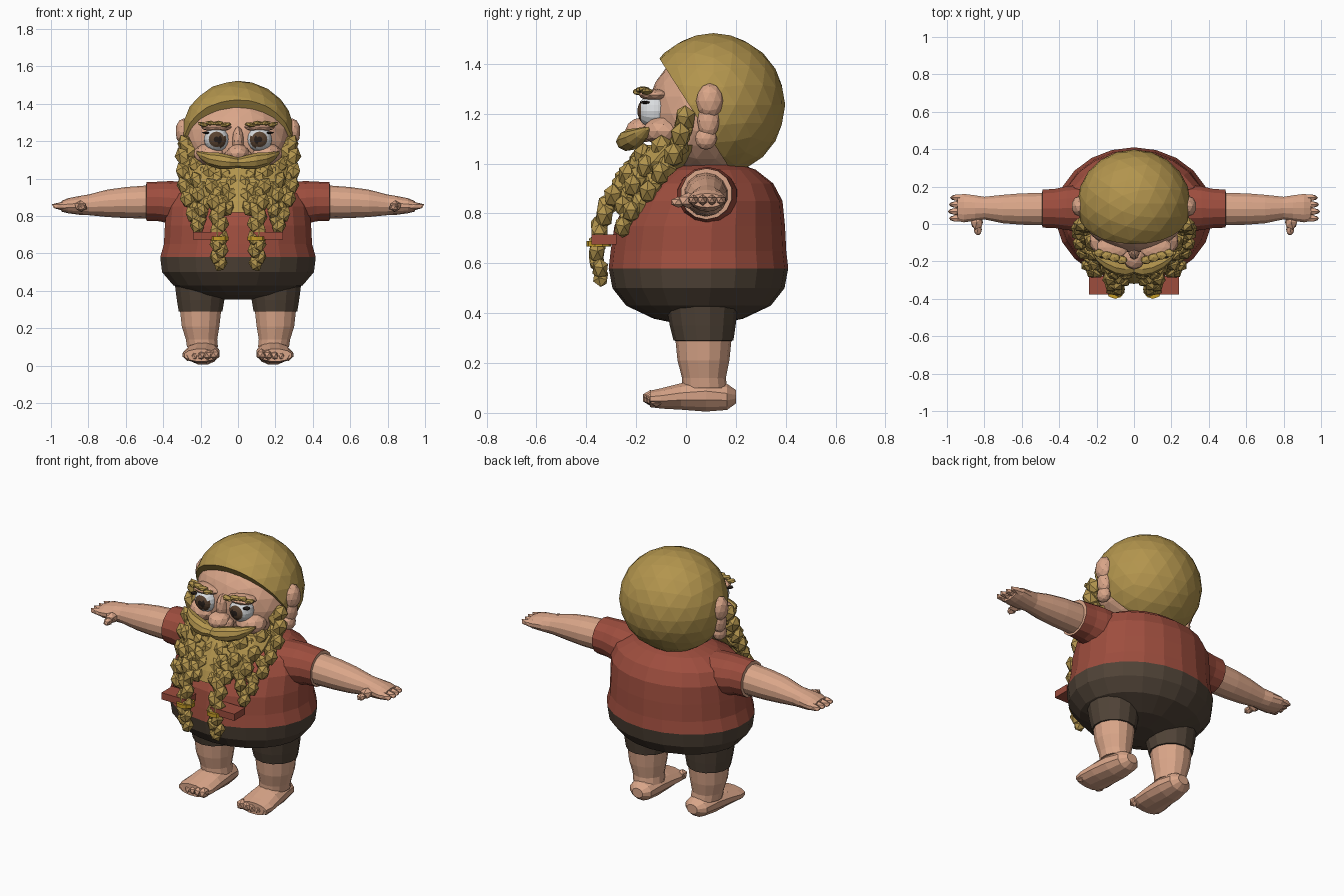
import bpy, bmesh, math, random
from mathutils import Vector, Matrix

if "Cube" in bpy.data.objects:
    bpy.data.objects.remove(bpy.data.objects["Cube"])

random.seed(4)


def mat(name, col):
    m = bpy.data.materials.new(name)
    m.diffuse_color = (*col, 1)
    m.use_nodes = True
    m.node_tree.nodes["Principled BSDF"].inputs["Base Color"].default_value = m.diffuse_color
    return m


SKIN = mat("skin", (0.70, 0.38, 0.25))
HAIR = mat("blond_hair", (0.45, 0.30, 0.075))
SHIRT = mat("red_shirt", (0.34, 0.075, 0.048))
PANTS = mat("brown_trousers", (0.080, 0.056, 0.038))
WHITE = mat("eye_white", (0.70, 0.72, 0.74))
IRIS = mat("brown_iris", (0.10, 0.055, 0.03))
PUPIL = mat("dark_pupil", (0.02, 0.013, 0.01))
GOLD = mat("gold_band", (0.55, 0.33, 0.02))


def finish(name, bm, mats, rule=None, mirror=False):
    """Turn a bmesh into a flat shaded object, optionally mirrored in x."""
    bmesh.ops.recalc_face_normals(bm, faces=bm.faces)
    if rule:
        for f in bm.faces:
            f.material_index = rule(f.calc_center_median())
    me = bpy.data.meshes.new(name)
    bm.to_mesh(me)
    bm.free()
    for m in mats:
        me.materials.append(m)
    ob = bpy.data.objects.new(name, me)
    bpy.context.collection.objects.link(ob)
    if mirror:
        mod = ob.modifiers.new("mirror", 'MIRROR')
        mod.use_mirror_merge = False
    return ob


def loft(name, axis, rings, n, mats, rule=None, mirror=False):
    """Rings are (position on axis, two centre coordinates, two radii)."""
    bm = bmesh.new()
    loops = []
    for p, c1, c2, a, b in rings:
        loop = []
        for i in range(n):
            t = 2 * math.pi * (i + 0.5) / n
            u, v = c1 + a * math.cos(t), c2 + b * math.sin(t)
            co = {'x': (p, u, v), 'y': (u, p, v), 'z': (u, v, p)}[axis]
            loop.append(bm.verts.new(co))
        loops.append(loop)
    for l0, l1 in zip(loops, loops[1:]):
        for i in range(n):
            j = (i + 1) % n
            bm.faces.new((l0[i], l0[j], l1[j], l1[i]))
    bm.faces.new(loops[0])
    bm.faces.new(loops[-1])
    return finish(name, bm, mats, rule, mirror)


def add_blob(bm, c, r, sub=2, rot=None):
    m = Matrix.Translation(c) @ (rot or Matrix()) @ Matrix.Diagonal((*r, 1))
    bmesh.ops.create_icosphere(bm, subdivisions=sub, radius=1, matrix=m)


def blobs(name, items, m, sub=2, mirror=False):
    bm = bmesh.new()
    for c, r in items:
        add_blob(bm, c, r, sub)
    return finish(name, bm, [m], None, mirror)


def along(path, t):
    s = min(t * (len(path) - 1), len(path) - 1.001)
    i = int(s)
    return Vector(path[i]).lerp(Vector(path[i + 1]), s - i)


def strand(name, path, count, r0, r1, sway=0.015):
    """Chunky tufts of hair threaded along a path, swaying like a braid."""
    bm = bmesh.new()
    for k in range(count):
        t = k / (count - 1)
        r = r0 + (r1 - r0) * t
        c = along(path, t) + Vector((sway * (-1) ** k, random.uniform(-.006, .006), 0))
        rot = Matrix.Rotation(0.5 * (-1) ** k, 4, 'Y') @ Matrix.Rotation(random.uniform(0, 3), 4, 'Z')
        add_blob(bm, c, (r, r, r * 1.35), 1, rot)
    return finish(name, bm, [HAIR], None, True)


# Torso: trousers below the waist, shirt above
loft("torso", 'z', [
    (.355, 0, .05, .08, .07), (.378, 0, .05, .21, .18), (.43, 0, .05, .35, .29),
    (.50, 0, .05, .41, .345), (.58, 0, .05, .42, .36), (.65, 0, .05, .40, .352),
    (.75, 0, .055, .395, .342), (.85, 0, .075, .385, .312), (.92, 0, .09, .35, .26),
    (.975, 0, .10, .25, .18), (1.0, 0, .10, .12, .11)], 22,
    [PANTS, SHIRT], lambda c: int(c.z > .58))
loft("neck", 'z', [(.94, 0, .09, .15, .13), (1.06, 0, .09, .14, .12)], 12, [SKIN])

# Arms with short sleeves
loft("arm", 'x', [
    (.25, .085, .86, .13, .12), (.36, .085, .872, .12, .115), (.42, .083, .878, .108, .106),
    (.49, .082, .878, .104, .103), (.491, .08, .875, .088, .088), (.60, .08, .872, .086, .083),
    (.70, .08, .868, .078, .073), (.80, .085, .86, .062, .055), (.85, .085, .857, .07, .05),
    (.91, .085, .855, .078, .04), (.945, .085, .852, .07, .028)], 14,
    [SHIRT, SKIN], lambda c: int(c.x > .4902), True)
blobs("fingers", [((.945 - .006 * abs(i - 1), .03 + .037 * i, .853), (.056, .021, .022))
                  for i in range(4)], SKIN, 1, True)
blobs("thumb", [((.84, .01, .852), (.036, .045, .032)), ((.835, -.03, .845), (.024, .034, .022))], SKIN, 1, True)

# Legs and feet
loft("leg", 'z', [
    (.10, .19, .075, .085, .09), (.14, .195, .072, .086, .088), (.21, .20, .07, .103, .104),
    (.289, .20, .07, .112, .112), (.29, .20, .07, .12, .12), (.35, .20, .067, .13, .132),
    (.44, .20, .065, .142, .145)], 14, [SKIN, PANTS], lambda c: int(c.z > .2892), True)
loft("foot", 'y', [
    (.20, .18, .065, .035, .028), (.165, .183, .064, .072, .054), (.08, .187, .07, .088, .067),
    (-.02, .192, .066, .097, .055), (-.10, .197, .058, .102, .042), (-.145, .20, .056, .09, .034)],
    12, [SKIN], None, True)
blobs("toes", [((.125 + .036 * i, -.142 + .006 * i, .06 - .003 * i),
                (.028 - .002 * i, .036, .032 - .002 * i)) for i in range(5)], SKIN, 1, True)

# Head, cheeks, nose and brow ridge
blobs("head", [((0, .08, 1.2), (.285, .235, .25))], SKIN, 3)
blobs("cheeks", [((.15, -.09, 1.13), (.09, .085, .06))], SKIN, 2, True)
blobs("nose", [((0, -.175, 1.135), (.062, .068, .05)), ((.04, -.16, 1.12), (.036, .045, .034)),
               ((-.04, -.16, 1.12), (.036, .045, .034)), ((0, -.14, 1.2), (.032, .05, .08))], SKIN)
blobs("brow_ridge", [((.115, -.125, 1.275), (.085, .065, .024))], SKIN, 2, True)
blobs("ear", [((.29, .095, 1.25), (.045, .055, .072)), ((.285, .09, 1.17), (.036, .045, .07)),
              ((.28, .08, 1.1), (.034, .045, .045))], SKIN, 2, True)
blobs("mouth", [((0, -.155, 1.04), (.09, .05, .02))], SKIN)

# Hair cap, trimmed along a sloping hairline
bm = bmesh.new()
add_blob(bm, (0, .11, 1.235), (.303, .288, .288), 3)
cut = bmesh.ops.bisect_plane(bm, geom=bm.verts[:] + bm.edges[:] + bm.faces[:],
                             plane_co=(0, -.09, 1.395), plane_no=(0, -1, -.64), clear_outer=True)
rim = [e for e in cut['geom_cut'] if isinstance(e, bmesh.types.BMEdge)]
bmesh.ops.edgeloop_fill(bm, edges=rim)
finish("hair", bm, [HAIR])

# Eyes coloured in rings around the line of sight
EYE = Vector((.115, -.128, 1.21))


def eye_rule(c):
    ang = (c - EYE).angle(Vector((-.08, -1, -.02)))
    return 2 if ang < .30 else 1 if ang < .72 else 0


bm = bmesh.new()
bmesh.ops.create_uvsphere(bm, u_segments=16, v_segments=14, radius=.067,
                          matrix=Matrix.Translation(EYE) @ Matrix.Rotation(math.pi / 2, 4, 'X'))
finish("eye", bm, [WHITE, IRIS, PUPIL], eye_rule, True)

# Eyebrows and outer lashes
bm = bmesh.new()
for i in range(4):
    add_blob(bm, (.065 + .04 * i, -.192 + .012 * i, 1.288 + (.008 if i in (1, 2) else 0)),
             (.034, .025, .014), 1, Matrix.Rotation(.2 - .15 * i, 4, 'Y'))
finish("eyebrow", bm, [HAIR], None, True)
blobs("eyelash", [((.172, -.165, 1.245), (.022, .022, .007))], PUPIL, 1, True)

# Moustache sweeping out from under the nose
loft("moustache", 'x', [
    (0, -.225, 1.085, .042, .027), (.045, -.235, 1.088, .046, .038), (.10, -.225, 1.095, .046, .044),
    (.155, -.20, 1.105, .042, .036), (.195, -.175, 1.122, .03, .023), (.222, -.155, 1.14, .008, .007)],
    9, [HAIR], None, True)

# Beard mass with hanging tufts
loft("beard", 'z', [
    (.82, 0, -.27, .12, .05), (.88, 0, -.235, .17, .065), (.94, 0, -.175, .22, .095),
    (1.01, 0, -.10, .265, .13), (1.075, 0, -.04, .275, .14)], 14, [HAIR])
strand("sideburn_braid", [(.262, .0, 1.18), (.28, -.02, 1.1), (.277, -.07, 1.0), (.265, -.13, .92),
                          (.235, -.21, .82), (.205, -.26, .745)], 13, .045, .036)
strand("middle_tuft", [(.2, -.1, 1.06), (.2, -.19, .95), (.18, -.26, .83)], 7, .046, .036)
strand("front_tuft", [(.05, -.19, 1.01), (.06, -.26, .92), (.07, -.3, .84)], 6, .042, .036)
strand("front_braid", [(.13, -.17, 1.03), (.125, -.25, .93), (.105, -.325, .82), (.10, -.35, .72),
                       (.10, -.355, .63), (.105, -.345, .545)], 14, .044, .034, .013)

# Braid clasps: gold bands and red bars
loft("braid_band", 'z', [(.668, .10, -.35, .052, .05), (.69, .10, -.35, .052, .05)],
     10, [GOLD], None, True)
bm = bmesh.new()
bmesh.ops.create_cube(bm, size=1, matrix=Matrix.Translation((.16, -.328, .695))
                      @ Matrix.Diagonal((.16, .1, .04, 1)))
finish("braid_bar", bm, [SHIRT], None, True)
